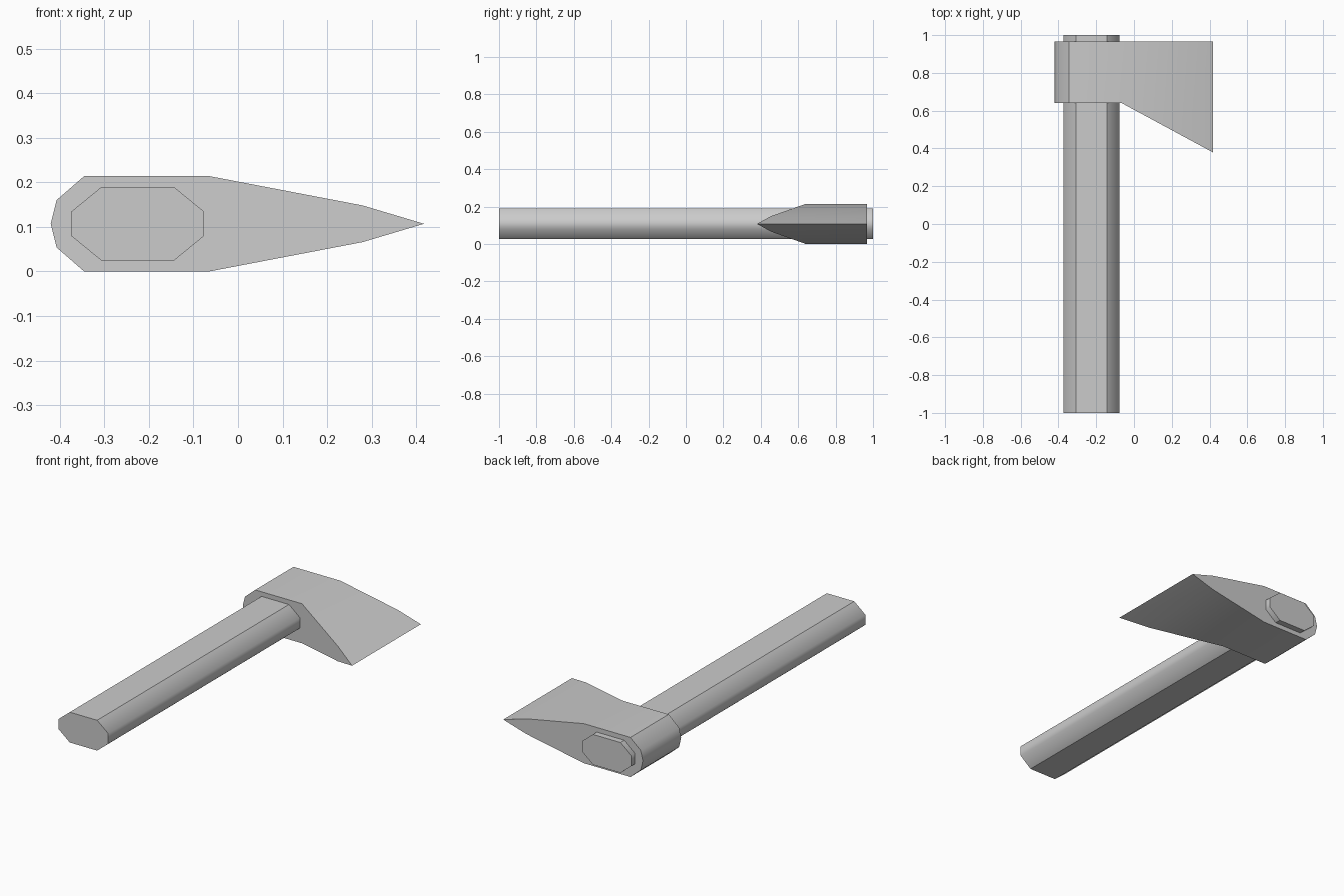
import bpy, bmesh

if "Cube" in bpy.data.objects:
    bpy.data.objects.remove(bpy.data.objects["Cube"])

MID = 0.107  # height of the symmetry plane


def extrude_profile(name, half, front, back, sharp):
    """Mirror a half profile (x, height above MID) and extrude it along y.
    front / back give y for each x; sharp lists x positions of crisp edges."""
    lower = [(x, -h) for x, h in reversed(half) if h > 0]
    pts = half + lower
    bm = bmesh.new()
    a = [bm.verts.new((x, front(x), MID + h)) for x, h in pts]
    b = [bm.verts.new((x, back(x), MID + h)) for x, h in pts]
    n = len(pts)
    caps = [bm.faces.new(a), bm.faces.new(b[::-1])]
    for i in range(n):
        j = (i + 1) % n
        bm.faces.new((a[i], b[i], b[j], a[j])).smooth = True
    for cap in caps:
        for e in cap.edges:
            e.smooth = False
    for i, (x, h) in enumerate(pts):
        if x in sharp:
            bm.edges.get((a[i], b[i])).smooth = False
    bmesh.ops.recalc_face_normals(bm, faces=bm.faces)
    me = bpy.data.meshes.new(name)
    bm.to_mesh(me)
    bm.free()
    ob = bpy.data.objects.new(name, me)
    bpy.context.collection.objects.link(ob)
    return ob


# Octagonal shaft
extrude_profile(
    "handle",
    [(-0.373, 0.028), (-0.307, 0.082), (-0.143, 0.082), (-0.077, 0.028)],
    lambda x: -1.0, lambda x: 1.0, sharp=(-0.307, -0.143))

# Wedge head: rounded poll, cheeks, bevelled cutting edge and sloping beard
extrude_profile(
    "axe_head",
    [(-0.42, 0.0), (-0.407, 0.053), (-0.345, 0.107), (-0.065, 0.107),
     (0.28, 0.041), (0.417, 0.0)],
    lambda x: 0.64 - 0.54 * max(0.0, x + 0.065), lambda x: 0.967,
    sharp=(-0.345, 0.417))
